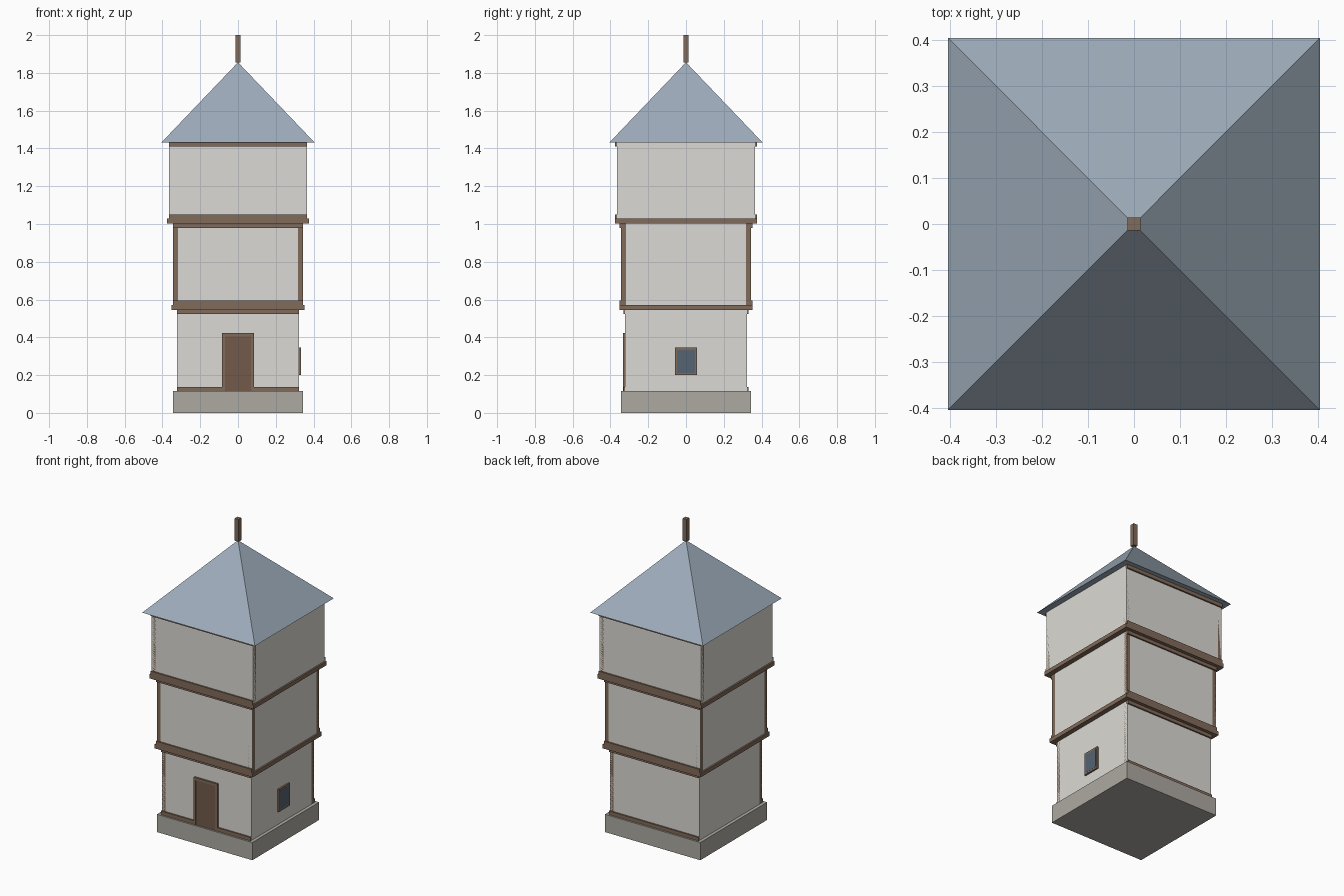
import bpy
import math

if "Cube" in bpy.data.objects:
    bpy.data.objects.remove(bpy.data.objects["Cube"])


def material(name, r, g, b):
    m = bpy.data.materials.new(name)
    m.diffuse_color = (r, g, b, 1)
    m.use_nodes = True
    m.node_tree.nodes["Principled BSDF"].inputs["Base Color"].default_value = m.diffuse_color
    return m


PLASTER = material("plaster", 0.72, 0.70, 0.66)
STONE = material("stone", 0.42, 0.40, 0.36)
TIMBER = material("timber", 0.22, 0.145, 0.10)
DOOR = material("door_wood", 0.17, 0.105, 0.07)
SLATE = material("slate", 0.34, 0.41, 0.49)
GLASS = material("glass", 0.09, 0.13, 0.17)


def box(name, x, y, z, mat):
    """Box from (min, max) ranges on each axis."""
    centre = [(a + b) / 2 for a, b in (x, y, z)]
    bpy.ops.mesh.primitive_cube_add(size=1, location=centre)
    ob = bpy.context.object
    ob.name = name
    ob.scale = [b - a for a, b in (x, y, z)]
    bpy.ops.object.transform_apply(location=False, rotation=False, scale=True)
    ob.data.materials.append(mat)
    return ob


def slab(name, h, z0, z1, mat):
    return box(name, (-h, h), (-h, h), (z0, z1), mat)


# Stone footing
slab("stone_base", 0.343, 0, 0.115, STONE)

# Storeys, each one jettied out further than the one below
POST, BEAM, PROUD = 0.026, 0.023, 0.01
storeys = [(0.322, 0.115, 0.546), (0.343, 0.571, 1.003), (0.365, 1.028, 1.432)]
for i, (h, z0, z1) in enumerate(storeys, 1):
    slab(f"storey_{i}_wall", h, z0, z1, PLASTER)
    # Projecting floor under the upper storeys
    if i > 1:
        slab(f"storey_{i}_jetty", h + PROUD, z0 - 0.026, z0, TIMBER)
    for sy, side in ((-1, "front"), (1, "back")):
        # Corner posts, flush with the wall
        for sx, hand in ((-1, "left"), (1, "right")):
            box(f"storey_{i}_{side}_{hand}_post",
                sorted((sx * h, sx * (h - POST))),
                sorted((sy * h, sy * (h - POST))), (z0, z1), TIMBER)
        # Sill and head beams on front and back
        ys = sorted((sy * (h - PROUD), sy * (h + PROUD)))
        box(f"storey_{i}_{side}_sill_beam", (-h, h), ys, (z0, z0 + BEAM), TIMBER)
        box(f"storey_{i}_{side}_head_beam", (-h, h), ys, (z1 - BEAM, z1), TIMBER)

# Front door with its frame
box("door", (-0.07, 0.07), (-0.3325, -0.30), (0.115, 0.405), DOOR)
for sx, hand in ((-1, "left"), (1, "right")):
    box(f"door_{hand}_jamb", sorted((sx * 0.07, sx * 0.085)),
        (-0.334, -0.30), (0.115, 0.422), TIMBER)
box("door_lintel", (-0.07, 0.07), (-0.334, -0.30), (0.405, 0.422), TIMBER)

# Window on the right side
box("window_frame", (0.31, 0.333), (-0.057, 0.057), (0.20, 0.346), TIMBER)
box("window_glass", (0.32, 0.3335), (-0.047, 0.047), (0.212, 0.334), GLASS)

# Pyramid roof
bpy.ops.mesh.primitive_cone_add(vertices=4, radius1=0.405 * math.sqrt(2), radius2=0,
                                depth=0.424, location=(0, 0, 1.432 + 0.212),
                                rotation=(0, 0, math.pi / 4))
roof = bpy.context.object
roof.name = "roof"
roof.data.materials.append(SLATE)
# Square up the eaves with the walls
bpy.ops.object.transform_apply(location=False, rotation=True, scale=False)

# Finial post
slab("finial", 0.014, 1.855, 2.0, TIMBER)
